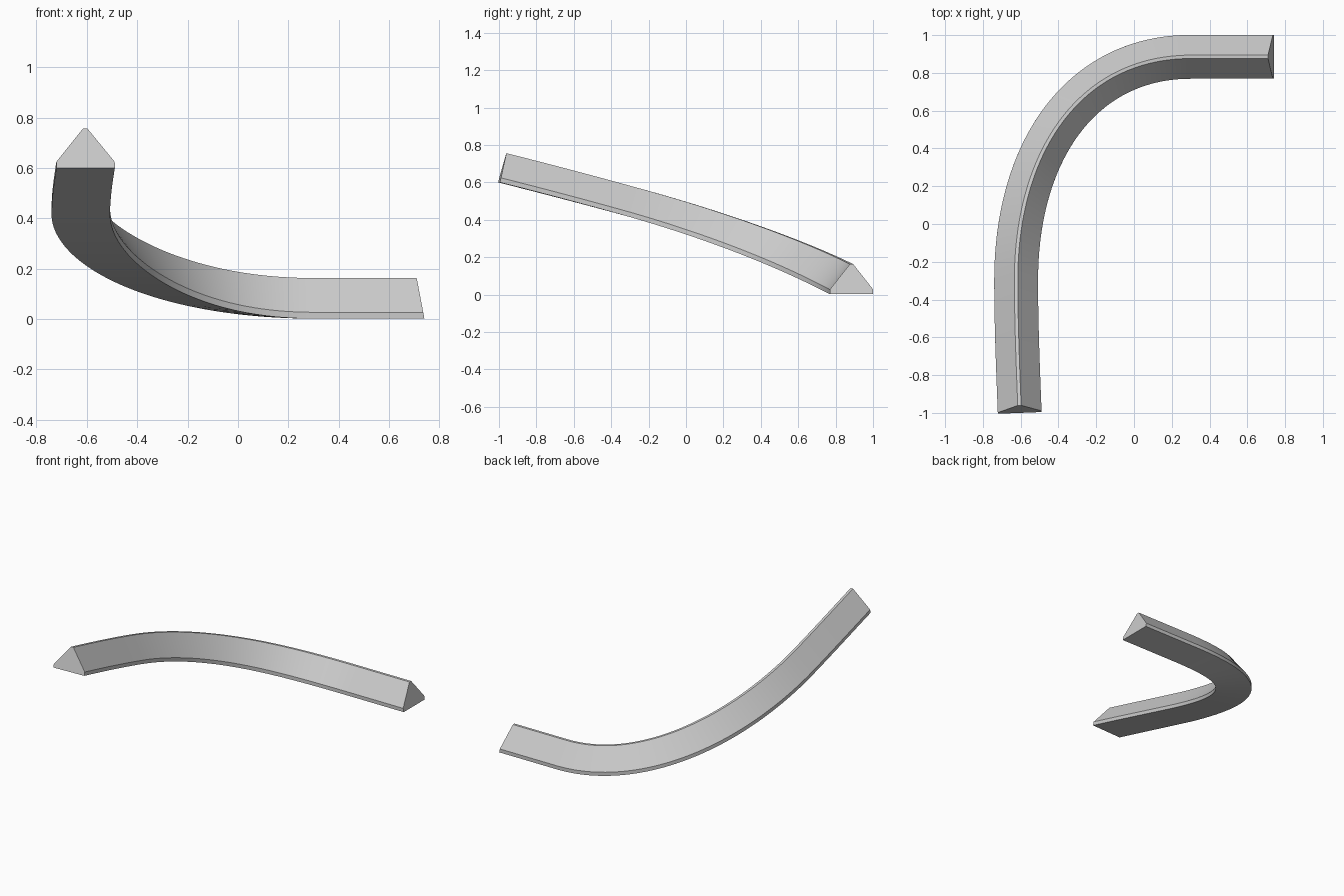
import bpy, bmesh, math
from mathutils import Vector
from mathutils.geometry import interpolate_bezier

cube = bpy.data.objects.get("Cube")
if cube:
    bpy.data.objects.remove(cube, do_unlink=True)

# Plain grey material
grey = bpy.data.materials.new("light_grey")
grey.use_nodes = True
colour = (0.6, 0.6, 0.6, 1)
grey.diffuse_color = colour
grey.node_tree.nodes["Principled BSDF"].inputs["Base Color"].default_value = colour

# Centre line of the underside: sloping run, descending bend, level run
segments = [
    [(-.605, -1, .6), (-.614, -.77, .542), (-.624, -.53, .479), (-.624, -.3, .415)],
    [(-.624, -.3, .415), (-.624, .4, .225), (-.27, .885, .002), (.3, .885, .002)],
    [(.3, .885, .002), (.45, .885, .002), (.6, .885, .002), (.74, .885, .002)],
]
path = []
for seg, count in zip(segments, (12, 48, 4)):
    pts = interpolate_bezier(*[Vector(p) for p in seg], count)
    path += pts if not path else pts[1:]

# Cross-section: low sides rising to a narrow flat ridge (across, up)
half, shoulder, ridge_half, ridge = .116, .025, .009, .161
profile = [(-half, 0), (half, 0), (half, shoulder), (ridge_half, ridge),
           (-ridge_half, ridge), (-half, shoulder)]

# Sweep the section along the path, keeping it level across
bm = bmesh.new()
rings = []
last = len(path) - 1
for i, p in enumerate(path):
    tangent = (path[min(i + 1, last)] - path[max(i - 1, 0)]).normalized()
    side = tangent.cross(Vector((0, 0, 1))).normalized()
    up = side.cross(tangent)
    if i == last:
        up -= tangent * .19      # raked cut on the level end
    rings.append([bm.verts.new(p + side * a + up * h) for a, h in profile])
n = len(profile)
for a, b in zip(rings, rings[1:]):
    for k in range(n):
        bm.faces.new((a[k], a[(k + 1) % n], b[(k + 1) % n], b[k]))
bm.faces.new(rings[0])
bm.faces.new(rings[-1])
bmesh.ops.recalc_face_normals(bm, faces=bm.faces)

mesh = bpy.data.meshes.new("curved_ridge_rail")
bm.to_mesh(mesh)
bm.free()
mesh.materials.append(grey)
rail = bpy.data.objects.new("curved_ridge_rail", mesh)
bpy.context.collection.objects.link(rail)
bpy.context.view_layer.objects.active = rail
rail.select_set(True)
bpy.ops.object.shade_smooth_by_angle(angle=math.radians(25))
